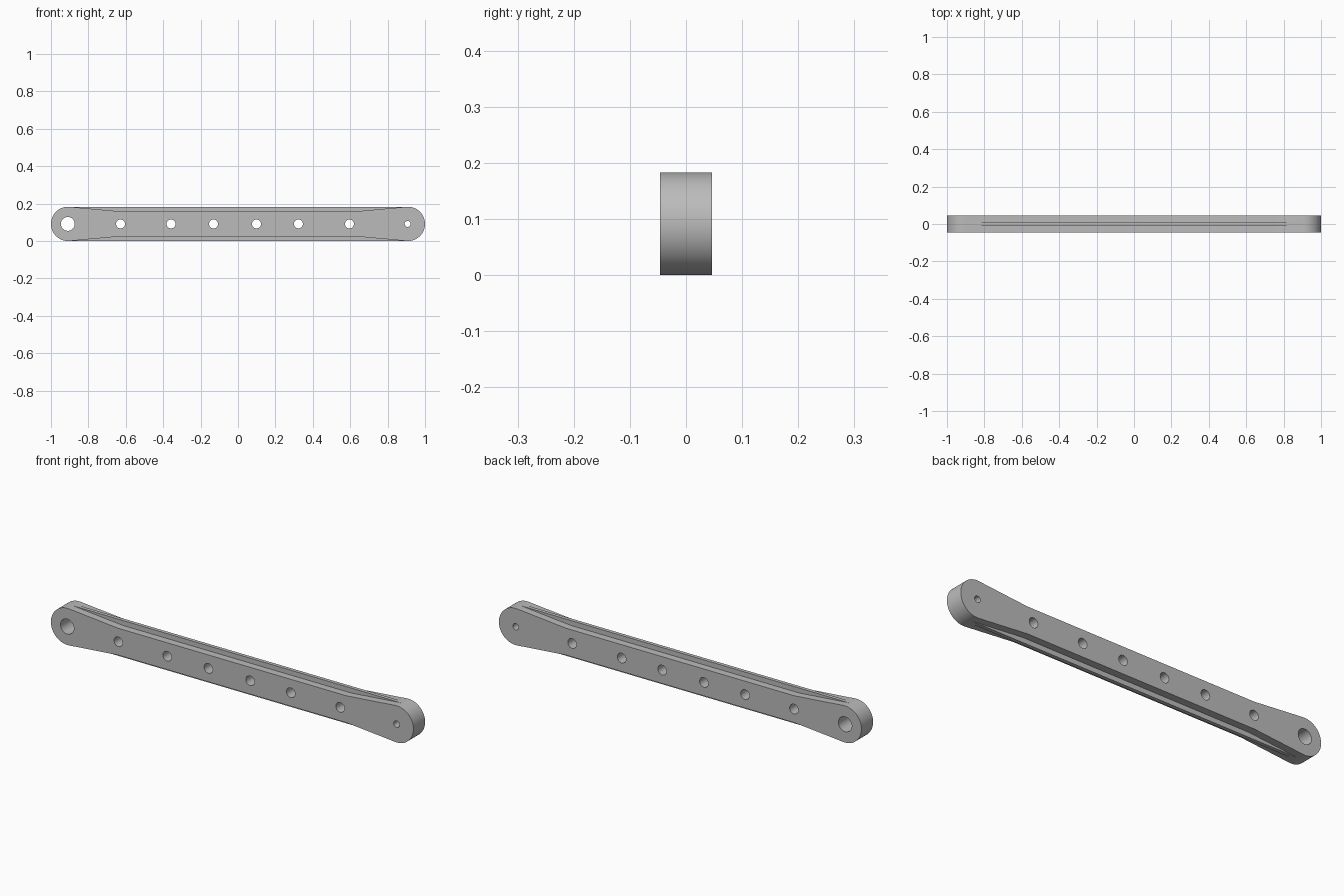
import bpy, bmesh
from math import pi, sin, cos, hypot, atan2, acos

R = 0.0915            # end radius and half height
END = 1 - R           # centre of each rounded end
HALF_Y = 0.046        # half thickness
WAIST_X, WAIST_H = 0.63, 0.067
RIB_Y = 0.009

if "Cube" in bpy.data.objects:
    bpy.data.objects.remove(bpy.data.objects["Cube"])

grey = bpy.data.materials.new("grey_metal")
grey.use_nodes = True
grey.diffuse_color = (0.5, 0.5, 0.5, 1)
grey.node_tree.nodes["Principled BSDF"].inputs["Base Color"].default_value = (0.5, 0.5, 0.5, 1)


def prism(name, outline, half_y):
    """Extrude an x-z outline evenly about y = 0."""
    bm = bmesh.new()
    face = bm.faces.new([bm.verts.new((x, -half_y, z)) for x, z in outline])
    grown = bmesh.ops.extrude_face_region(bm, geom=[face])["geom"]
    verts = [v for v in grown if isinstance(v, bmesh.types.BMVert)]
    bmesh.ops.translate(bm, verts=verts, vec=(0, 2 * half_y, 0))
    bmesh.ops.recalc_face_normals(bm, faces=bm.faces)
    mesh = bpy.data.meshes.new(name)
    bm.to_mesh(mesh)
    bm.free()
    mesh.materials.append(grey)
    obj = bpy.data.objects.new(name, mesh)
    bpy.context.collection.objects.link(obj)
    return obj


def circle(x, radius, n=48):
    return [(x + radius * cos(2 * pi * i / n), R + radius * sin(2 * pi * i / n)) for i in range(n)]


# Waisted bar: arcs at both ends, tangent tapers to a narrower middle
dx = END - WAIST_X
tangent = atan2(WAIST_H, -dx) - acos(R / hypot(dx, WAIST_H))
steps = 48
arc = [-tangent + 2 * tangent * i / steps for i in range(steps + 1)]
right = [(END + R * cos(a), R + R * sin(a)) for a in arc]
right = [(WAIST_X, R - WAIST_H)] + right + [(WAIST_X, R + WAIST_H)]
left = [(-x, 2 * R - z) for x, z in right]
bar = prism("link_bar", right + left, HALF_Y)

# Through holes: large pivot, lightening holes, small pin hole
holes = [(-0.91, 0.037), (0.907, 0.016)]
holes += [(x, 0.024) for x in (-0.628, -0.358, -0.131, 0.099, 0.323, 0.596)]
for i, (x, radius) in enumerate(holes):
    cutter = prism(f"hole_cutter_{i}", circle(x, radius), 2 * HALF_Y)
    cut = bar.modifiers.new("hole", "BOOLEAN")
    cut.operation = "DIFFERENCE"
    cut.solver = "EXACT"
    cut.object = cutter
    bpy.context.view_layer.objects.active = bar
    bpy.ops.object.modifier_apply(modifier=cut.name)
    bpy.data.objects.remove(cutter)

bpy.ops.object.select_all(action="DESELECT")
bar.select_set(True)
bpy.ops.object.shade_smooth_by_angle(angle=pi / 6)

# Thin centre ribs along the top and bottom edges
for name, side in (("top_rib", 1), ("bottom_rib", -1)):
    inner, outer = R + side * 0.06, R + side * R
    prism(name, [(-END, inner), (END, inner), (END, outer), (-END, outer)], RIB_Y)
